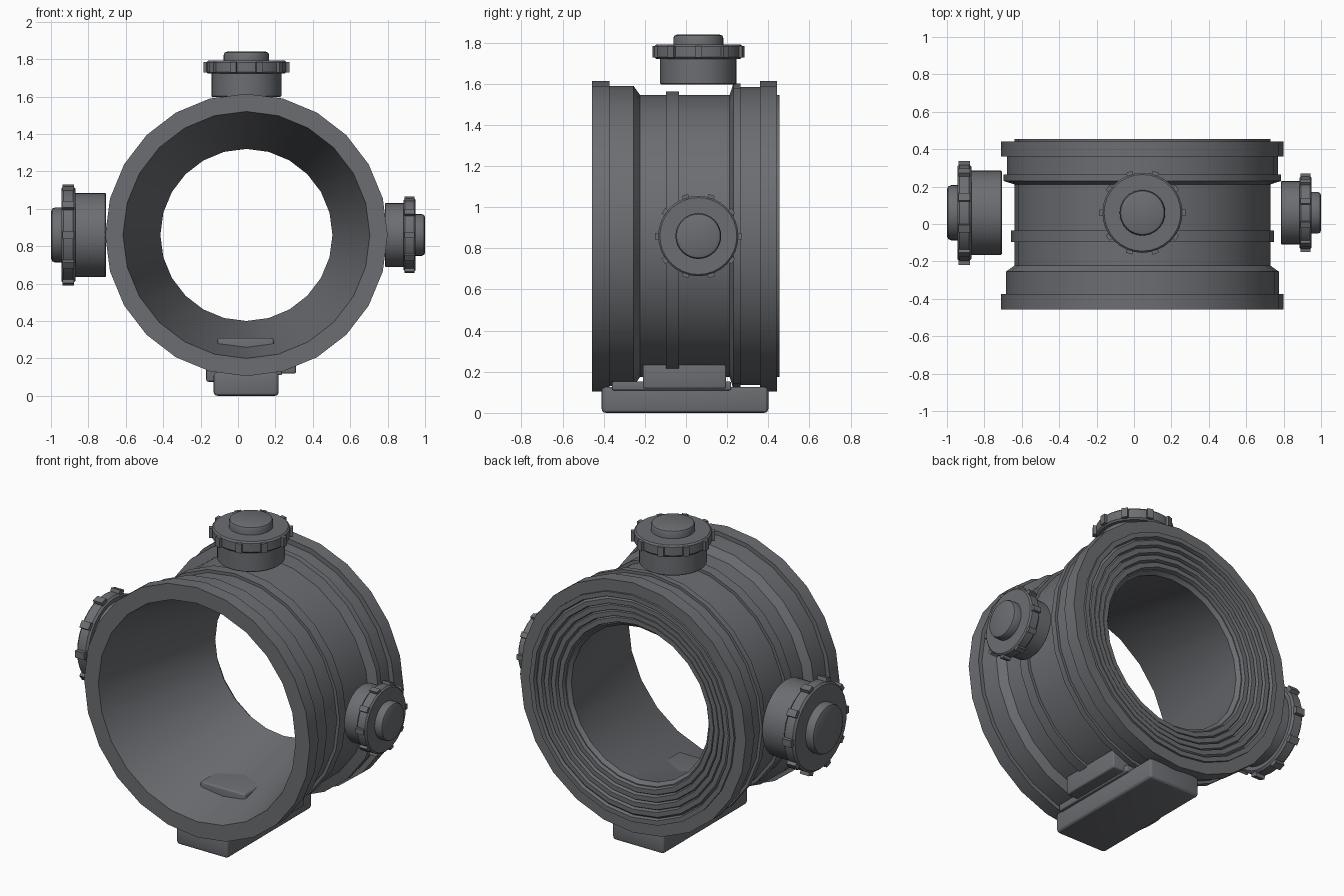
import bpy, bmesh, math
from mathutils import Matrix, Vector

if "Cube" in bpy.data.objects:
    bpy.data.objects.remove(bpy.data.objects["Cube"], do_unlink=True)

grey = bpy.data.materials.new("dark_grey_metal")
grey.use_nodes = True
COLOUR = (0.15, 0.155, 0.168, 1)
grey.diffuse_color = COLOUR
grey.node_tree.nodes["Principled BSDF"].inputs["Base Color"].default_value = COLOUR

CX, CZ = 0.045, 0.86      # axis of the main ring
KNOB_Y = 0.06


def finish(name, bm, matrix=Matrix()):
    bmesh.ops.recalc_face_normals(bm, faces=bm.faces)
    mesh = bpy.data.meshes.new(name)
    bm.to_mesh(mesh)
    bm.free()
    obj = bpy.data.objects.new(name, mesh)
    bpy.context.collection.objects.link(obj)
    obj.matrix_world = matrix
    mesh.materials.append(grey)
    bpy.ops.object.select_all(action="DESELECT")
    obj.select_set(True)
    bpy.context.view_layer.objects.active = obj
    bpy.ops.object.shade_smooth_by_angle(angle=math.radians(28))
    return obj


def lathe(bm, profile, segments, closed):
    """Turn (radius, height) points around local z."""
    rings = []
    for i in range(segments):
        a = math.tau * i / segments
        rings.append([bm.verts.new((r * math.cos(a), r * math.sin(a), h)) for r, h in profile])
    n = len(profile)
    for i in range(segments):
        a, b = rings[i], rings[(i + 1) % segments]
        for j in range(n if closed else n - 1):
            k = (j + 1) % n
            bm.faces.new((a[j], b[j], b[k], a[k]))
    if not closed:
        bm.faces.new([r[0] for r in rings])
        bm.faces.new([r[-1] for r in rings])


def block(name, lo, hi, bevel):
    lo, hi = Vector(lo), Vector(hi)
    bm = bmesh.new()
    bmesh.ops.create_cube(bm, size=1)
    bmesh.ops.scale(bm, vec=hi - lo, verts=bm.verts)
    bmesh.ops.bevel(bm, geom=bm.edges[:], offset=bevel, segments=3, profile=0.5, affect="EDGES")
    return finish(name, bm, Matrix.Translation((lo + hi) / 2))


# Main ring: flanged outside, stepped back face, tapering bore
profile = [
    (0.66, -0.456), (0.755, -0.456), (0.755, -0.373), (0.73, -0.373), (0.73, -0.255),
    (0.685, -0.223), (0.685, -0.097), (0.703, -0.097), (0.703, -0.034), (0.685, -0.034),
    (0.685, 0.212), (0.742, 0.23), (0.742, 0.265), (0.725, 0.265), (0.725, 0.36),
    (0.755, 0.36), (0.755, 0.442), (0.685, 0.442),
]
# Stepped rings descending toward the rear opening
y = 0.455
for r in (0.685, 0.64, 0.60, 0.56, 0.52):
    profile += [(r, y), (r - 0.028, y), (r - 0.034, y - 0.02)]
    y -= 0.01
profile += [(0.48, 0.395), (0.46, 0.375)]
bm = bmesh.new()
lathe(bm, profile, 24, True)
ring_axes = Matrix(((1, 0, 0), (0, 0, 1), (0, -1, 0))).to_4x4()
finish("main_ring", bm, Matrix.Translation((CX, 0, CZ)) @ ring_axes)


def knob(prefix, origin, axes, reach, heights):
    """Stem, toothed cap and centre button, standing on local z."""
    h1, h2, h3 = heights
    matrix = Matrix.Translation(origin) @ Matrix(axes).transposed().to_4x4()
    stem, cap, button = reach * 0.81, reach * 0.93, reach * 0.53
    b = reach * 0.04
    bm = bmesh.new()
    lathe(bm, [(stem - b / 2, 0), (stem, b / 2), (stem, h1 + b)], 32, False)
    finish(prefix + "_knob_stem", bm, matrix)

    bm = bmesh.new()
    lathe(bm, [(cap - b, h1), (cap, h1 + b), (cap, h2 - b), (cap - b, h2)], 32, False)
    finish(prefix + "_knob_cap", bm, matrix)

    bm = bmesh.new()
    lathe(bm, [(button, h2 - b), (button, h3 - 2 * b), (button - b * 0.6, h3 - b * 0.6),
               (button - 2 * b, h3)], 32, False)
    finish(prefix + "_knob_button", bm, matrix)

    bm = bmesh.new()
    size = Vector((reach * 0.14, reach * 0.15, (h2 - h1) * 0.8))
    for i in range(10):
        place = (Matrix.Rotation(math.tau * i / 10, 4, "Z")
                 @ Matrix.Translation((reach - size.x / 2, 0, (h1 + h2) / 2))
                 @ Matrix.Diagonal((*size, 1)))
        bmesh.ops.create_cube(bm, size=1, matrix=place)
    finish(prefix + "_knob_teeth", bm, matrix)


# Three knobs; each axes triple gives the directions of local x, y and z
knob("top", (CX, KNOB_Y, 1.597), ((1, 0, 0), (0, 1, 0), (0, 0, 1)), 0.23, (0.125, 0.195, 0.243))
knob("left", (0.785, KNOB_Y, CZ), ((0, 1, 0), (0, 0, 1), (1, 0, 0)), 0.21, (0.10, 0.165, 0.215))
knob("right", (-0.705, KNOB_Y, CZ), ((0, -1, 0), (0, 0, 1), (-1, 0, 0)), 0.278, (0.165, 0.24, 0.295))

# Foot, its mounting blocks and the pad inside the bore
block("foot_plate", (-0.13, -0.41, 0), (0.217, 0.40, 0.126), 0.02)
block("foot_riser", (-0.11, -0.36, 0.11), (0.235, 0.22, 0.152), 0.008)
block("left_mount_block", (0.0, -0.21, 0.118), (0.31, 0.195, 0.235), 0.012)
block("right_mount_block", (-0.17, -0.21, 0.075), (0.05, 0.195, 0.235), 0.012)
block("inner_pad", (-0.11, -0.21, 0.20), (0.193, 0.195, 0.31), 0.016)
